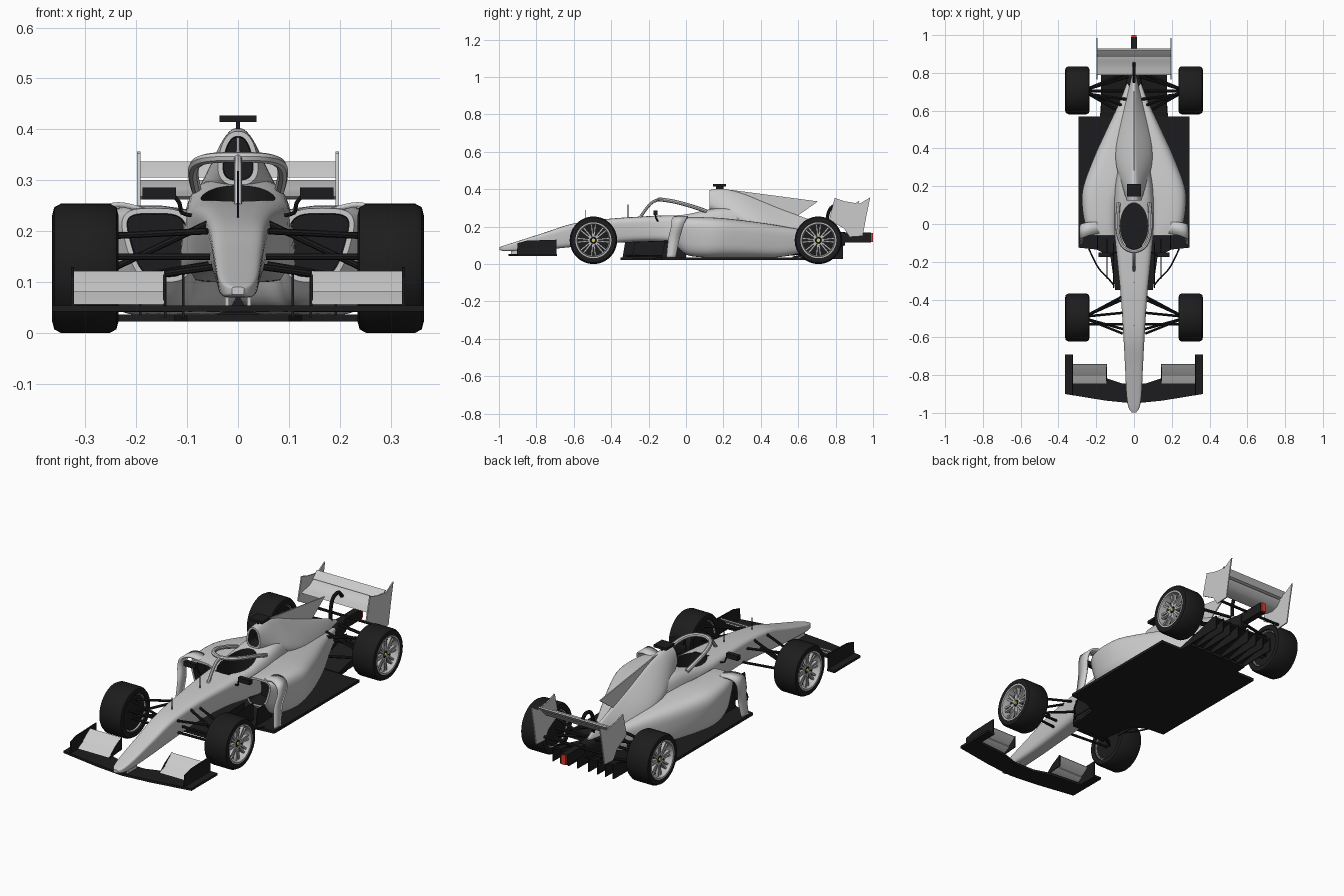
import bpy, bmesh, math
from mathutils import Matrix, Vector

if "Cube" in bpy.data.objects:
    bpy.data.objects.remove(bpy.data.objects["Cube"])


def material(name, col):
    m = bpy.data.materials.new(name)
    m.diffuse_color = (*col, 1)
    m.use_nodes = True
    m.node_tree.nodes["Principled BSDF"].inputs["Base Color"].default_value = m.diffuse_color
    return m


BLACK = material("black", (0.012, 0.012, 0.013))
SILVER = material("silver", (0.5, 0.5, 0.5))
RED = material("red", (0.8, 0.04, 0.02))
YELLOW = material("yellow", (0.7, 0.6, 0.1))


def finish(name, bm, mats=(), mirror=False):
    bmesh.ops.recalc_face_normals(bm, faces=bm.faces)
    me = bpy.data.meshes.new(name)
    bm.to_mesh(me)
    bm.free()
    ob = bpy.data.objects.new(name, me)
    bpy.context.collection.objects.link(ob)
    for m in mats:
        me.materials.append(m)
    if mirror:
        ob.modifiers.new("mirror", 'MIRROR').use_clip = False
    return ob


def smooth(pts, n):
    # Catmull-Rom interpolation of tuples
    out = []
    for i in range(len(pts) - 1):
        a, b, c, d = (pts[min(max(i + k, 0), len(pts) - 1)] for k in (-1, 0, 1, 2))
        for j in range(n):
            t = j / n
            out.append(tuple(q + .5 * t * (r - p + t * (2*p - 5*q + 4*r - s + t * (3*(q - r) + s - p)))
                             for p, q, r, s in zip(a, b, c, d)))
    return out + [tuple(pts[-1])]


def skin(bm, rings, cap=True):
    vs = [[bm.verts.new(p) for p in r] for r in rings]
    n = len(vs[0])
    for a, b in zip(vs, vs[1:]):
        for i in range(n):
            bm.faces.new((a[i], a[(i+1) % n], b[(i+1) % n], b[i]))
    return [bm.faces.new(vs[0]), bm.faces.new(vs[-1])] if cap else []


def loft(name, secs, power, mats=(), mirror=False, inlet=0):
    # sections: (y, inner x, outer x top, outer x bottom, z bottom, z top); inner None = symmetric
    bm = bmesh.new()
    sym = secs[0][1] is None
    rings = []
    for y, xi, xt, xb, zb, zt in smooth([(s[0], s[1] or 0, *s[2:]) for s in secs], 5):
        ring = []
        for k in range(40):
            a = math.tau * k / 40
            c, s = (math.copysign(abs(f(a)) ** (2 / power), f(a)) for f in (math.cos, math.sin))
            xo = xb + (xt - xb) * (s + 1) / 2
            lo = -xo if sym else xi
            ring.append(((lo + xo) / 2 + (xo - lo) / 2 * c, y, (zb + zt) / 2 + (zt - zb) / 2 * s))
        rings.append(ring)
    cap = skin(bm, rings)[0]
    if inlet:
        bm.normal_update()
        bmesh.ops.inset_region(bm, faces=[cap], thickness=.01)
        new = bmesh.ops.inset_region(bm, faces=[cap], thickness=.002)["faces"]
        bmesh.ops.translate(bm, verts=cap.verts, vec=(0, inlet, 0))
        for f in new + [cap]:
            f.material_index = 1
    return finish(name, bm, mats, mirror)


def prism(name, pts, axis, lo, hi, mat=None, mirror=False):
    # polygon extruded along x (points are y,z) or z (points are x,y)
    bm = bmesh.new()
    skin(bm, [[(h, *p) if axis == 'x' else (*p, h) for p in pts] for h in (lo, hi)])
    return finish(name, bm, [mat] if mat else [], mirror)


def box(name, lo, hi, mat=None, mirror=False):
    return prism(name, [(lo[0], lo[1]), (hi[0], lo[1]), (hi[0], hi[1]), (lo[0], hi[1])],
                 'z', lo[2], hi[2], mat, mirror)


def tubes(name, paths, r, mat=None, mirror=True):
    cu = bpy.data.curves.new(name, 'CURVE')
    cu.dimensions, cu.bevel_depth, cu.bevel_resolution, cu.use_fill_caps = '3D', r, 2, True
    for path in paths:
        for sx in ((1, -1) if mirror else (1,)):
            sp = cu.splines.new('POLY')
            sp.points.add(len(path) - 1)
            for p, q in zip(sp.points, path):
                p.co = (q[0] * sx, q[1], q[2], 1)
    ob = bpy.data.objects.new(name, cu)
    bpy.context.collection.objects.link(ob)
    if mat:
        cu.materials.append(mat)
    bpy.ops.object.select_all(action='DESELECT')
    ob.select_set(True)
    bpy.context.view_layer.objects.active = ob
    bpy.ops.object.convert(target='MESH')


def lathe(name, prof, y, mat, cap=True):
    bm = bmesh.new()
    skin(bm, [[(x, y + r * math.cos(math.tau*k/48), .127 + r * math.sin(math.tau*k/48))
               for k in range(48)] for x, r in prof], cap)
    bmesh.ops.remove_doubles(bm, verts=bm.verts, dist=1e-5)
    return finish(name, bm, [mat], True)


# nose and survival cell, with the cockpit cut out
cell = loft("nose_and_cockpit", [
    (-.997, None, .012, .012, .075, .09), (-.97, None, .03, .028, .07, .1), (-.9, None, .042, .036, .07, .122),
    (-.75, None, .051, .04, .078, .17), (-.6, None, .06, .045, .092, .217), (-.4, None, .074, .055, .112, .243),
    (-.2, None, .092, .08, .12, .256), (-.05, None, .1, .11, .11, .264), (.05, None, .1, .12, .1, .278),
    (.2, None, .09, .12, .1, .302), (.35, None, .06, .1, .1, .29)], 4.5, [])
cell.data.materials.append(None)
cell.data.materials.append(BLACK)
bm = bmesh.new()
bmesh.ops.create_cone(bm, cap_ends=True, segments=40, radius1=1, radius2=1, depth=.3,
                      matrix=Matrix.Translation((0, -.01, .32)) @ Matrix.Diagonal((.073, .122, 1, 1)))
cutter = finish("cockpit_cutter", bm)
cutter.hide_render = True
mod = cell.modifiers.new("cut", 'BOOLEAN')
mod.operation, mod.object = 'DIFFERENCE', cutter
bpy.context.view_layer.objects.active = cell
bpy.ops.object.modifier_apply(modifier="cut")
bpy.data.objects.remove(cutter)
for p in cell.data.polygons:
    c = p.center
    if c.z > .14 and (c.x / .073) ** 2 + ((c.y + .01) / .122) ** 2 < 1.01:
        p.material_index = 1

# sidepods and engine cover, both with dark inlets
loft("sidepod", [
    (-.06, .09, .24, .2, .1, .245), (0, .085, .27, .235, .05, .25), (.1, .075, .283, .26, .035, .25),
    (.2, .04, .275, .255, .035, .245), (.35, 0, .215, .21, .035, .228), (.5, 0, .145, .145, .037, .205),
    (.65, 0, .075, .075, .07, .178), (.77, 0, .03, .03, .12, .165)], 3.4, [None, BLACK], True, .09)
loft("engine_cover", [
    (.125, None, .03, .046, .29, .396), (.2, None, .028, .08, .25, .402), (.3, None, .022, .125, .2, .378),
    (.4, None, .018, .135, .17, .338), (.5, None, .016, .115, .15, .297), (.6, None, .014, .085, .13, .26),
    (.72, None, .012, .042, .12, .215), (.8, None, .008, .02, .12, .18)], 2.5, [None, BLACK], False, .06)
prism("shark_fin", [(.17, .398), (.25, .395), (.705, .335), (.64, .288), (.585, .25), (.4, .24), (.2, .3)],
      'x', -.003, .003)

# camera bar, antennas, halo
box("camera_post", (-.004, .16, .39), (.004, .2, .415), BLACK)
box("camera_bar", (-.036, .145, .414), (.036, .213, .427), BLACK)
tubes("antennas", [[(0, -.31, .24), (0, -.31, .318)], [(0, -.538, .22), (0, -.538, .288)]], .002, BLACK, False)
half = [(.082, .11, .282), (.088, .02, .312), (.082, -.06, .333), (.055, -.12, .343)]
tubes("halo_hoop", [smooth(half + [(0, -.145, .345)] + [(-x, y, z) for x, y, z in half[::-1]], 6)], .0105,
      None, False)
tubes("halo_pillar", [smooth([(0, -.145, .345), (0, -.19, .322), (0, -.245, .25)], 5)], .008, None, False)

# mirrors, with stalks
box("mirror", (.122, -.175, .262), (.188, -.152, .286), BLACK, True)
tubes("mirror_stalks", [smooth([(.128, -.163, .272), (.115, -.163, .255), (.11, -.155, .236), (.085, -.15, .23)], 4)],
      .004, BLACK)

# arched blade at the sidepod shoulder
bm = bmesh.new()
rows = [[bm.verts.new((x, y, z)) for y in (a, b)] for x, z, a, b in smooth(
    [(.18, .245, -.05, .01), (.235, .257, -.06, .01), (.278, .242, -.075, 0), (.29, .2, -.08, -.015),
     (.28, .13, -.095, -.035), (.285, .035, -.105, -.055)], 5)]
for a, b in zip(rows, rows[1:]):
    bm.faces.new((a[0], a[1], b[1], b[0]))
blade = finish("sidepod_blade", bm)
blade.modifiers.new("thickness", 'SOLIDIFY').thickness = .01
blade.modifiers.new("mirror", 'MIRROR')

# floor, turning vanes, diffuser
prism("floor", [(0, -.35), (.1, -.35), (.125, -.17), (.2, -.135), (.295, -.125), (.295, .568), (.18, .568),
                (.175, .64), (0, .64)], 'z', .022, .036, BLACK, True)
for x, y0, y1 in ((.105, -.34, -.1), (.14, -.29, -.08), (.19, -.13, 0)):
    prism("turning_vane", [(y0, .03), (y0 + .015, .118), (y1, .125), (y1, .03)], 'x', x, x + .005, BLACK, True)
tubes("floor_edge_wires", [smooth([(.11, -.32, .045), (.135, -.29, .045), (.19, -.23, .045), (.24, -.13, .045)], 5)],
      .004, BLACK)
prism("diffuser_roof", [(.57, .028), (.83, .09), (.83, .1), (.57, .04)], 'x', -.175, .175, BLACK)
for x in (.03, .08, .125, .17):
    prism("diffuser_strake", [(.58, .025), (.84, .028), (.84, .1), (.8, .1)], 'x', x, x + .005, BLACK, True)
loft("gearbox", [(.5, None, .06, .07, .04, .16), (.7, None, .05, .05, .06, .17), (.85, None, .02, .025, .1, .17)],
     4, [BLACK])
box("crash_structure", (-.016, .8, .115), (.016, .99, .168), BLACK)
box("rear_light", (-.013, .985, .118), (.013, 1, .165), RED)

# front wing
prism("front_wing_plane", [(0, -.95), (.15, -.935), (.365, -.9), (.365, -.69), (.322, -.69), (.322, -.8), (.15, -.815),
                           (.06, -.845), (0, -.845)], 'z', .042, .054, BLACK, True)
prism("front_flap_lower", [(-.845, .056), (-.82, .058), (-.785, .078), (-.787, .084), (-.825, .067)],
      'x', .145, .323, None, True)
prism("front_flap_upper", [(-.805, .08), (-.775, .09), (-.742, .117), (-.745, .122), (-.78, .1)],
      'x', .145, .323, None, True)
prism("front_flap_tip", [(-.845, .052), (-.8, .09), (-.742, .123), (-.742, .06)], 'x', .142, .147, BLACK, True)
prism("front_endplate", [(-.905, .045), (-.9, .112), (-.85, .125), (-.692, .13), (-.692, .045)],
      'x', .322, .328, BLACK, True)
box("front_wing_pylon", (.018, -.935, .045), (.026, -.86, .085), None, True)

# rear wing
prism("rear_wing_main", [(.79, .268), (.83, .262), (.87, .272), (.895, .3), (.885, .3), (.86, .284), (.82, .275)],
      'x', -.195, .195)
prism("rear_wing_flap", [(.885, .305), (.905, .308), (.928, .333), (.922, .337), (.9, .32)], 'x', -.195, .195)
prism("rear_endplate", [(.795, .353), (.85, .335), (.928, .322), (.95, .335), (.985, .356), (.965, .26), (.945, .15),
                        (.875, .145), (.845, .19), (.765, .235)], 'x', .192, .198, None, True)
tubes("rear_wing_pylon", [smooth([(0, .76, .14), (0, .755, .24), (0, .775, .3), (0, .82, .312), (0, .85, .278)], 5)],
      .009, BLACK, False)
tubes("rear_beam", [[(-.195, .88, .165), (.195, .88, .165)]], .007, BLACK, False)

# suspension arms
tubes("front_suspension", [
    [(.06, -.58, .2), (.26, -.5, .19)], [(.06, -.4, .2), (.26, -.49, .19)], [(.045, -.56, .13), (.26, -.5, .1)],
    [(.055, -.38, .135), (.26, -.49, .1)], [(.06, -.47, .215), (.26, -.49, .12)], [(.055, -.53, .15), (.26, -.53, .15)]],
    .0065, BLACK)
tubes("rear_suspension", [
    [(.04, .62, .17), (.26, .7, .19)], [(.03, .78, .17), (.26, .71, .19)], [(.05, .58, .09), (.26, .7, .085)],
    [(.04, .8, .1), (.26, .71, .085)], [(.03, .705, .127), (.26, .705, .127)], [(.04, .66, .18), (.26, .69, .1)]],
    .0075, BLACK)

# wheels
for end, y in (("front", -.495), ("rear", .708)):
    tyre = [(.25, .093), (.238, .096), (.235, .105), (.239, .12), (.252, .127), (.348, .127), (.361, .12),
            (.365, .105), (.362, .096), (.35, .093)]
    lathe(end + "_tyre", tyre + tyre[:1], y, BLACK, False)
    lathe(end + "_brake_drum", [(.25, .03), (.25, .086), (.318, .086), (.318, .02)], y, BLACK)
    rim = [(.362, .096), (.362, .088), (.322, .082), (.318, .09), (.245, .09), (.245, .096)]
    lathe(end + "_rim", rim + rim[:1], y, SILVER, False)
    lathe(end + "_hub", [(.315, .024), (.34, .022), (.346, .014)], y, BLACK)
    lathe(end + "_wheel_nut", [(.34, .009), (.353, .009)], y, YELLOW)
    bm = bmesh.new()
    for k in range(8):
        for twist in (-.1, .1):
            rot = Matrix.Rotation(math.tau * k / 8, 4, 'X')
            bmesh.ops.create_cube(bm, size=1, matrix=Matrix.Translation((.338, y, .127)) @ rot
                                  @ Matrix.Translation((0, twist * .07, .052)) @ Matrix.Rotation(-twist, 4, 'X')
                                  @ Matrix.Diagonal((.016, .009, .07, 1)))
    finish(end + "_spokes", bm, [SILVER], True)

# smooth shading with crisp edges
bpy.ops.object.select_all(action='SELECT')
bpy.context.view_layer.objects.active = cell
bpy.ops.object.shade_smooth_by_angle(angle=math.radians(35))
